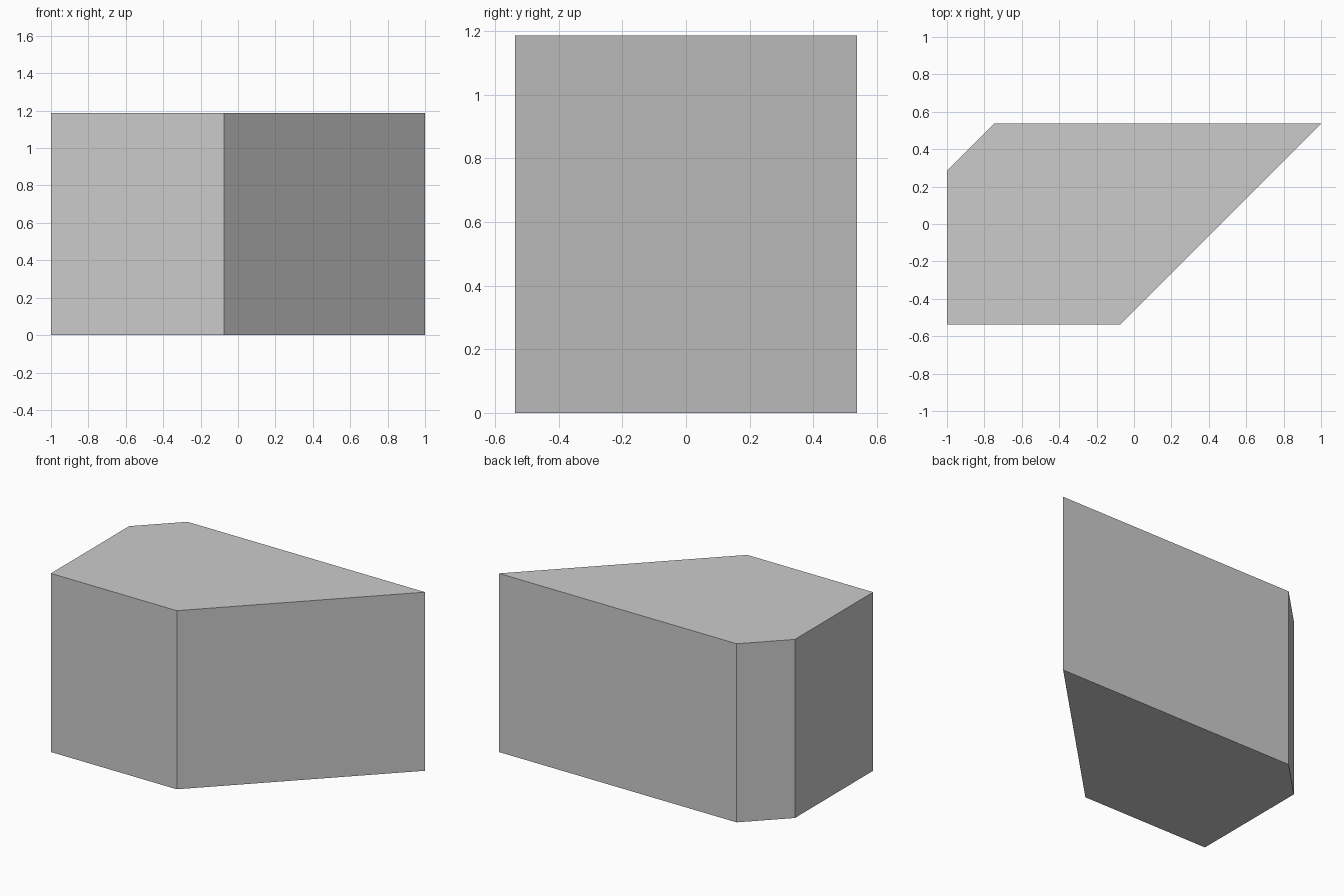
import bpy
import bmesh

if "Cube" in bpy.data.objects:
    bpy.data.objects.remove(bpy.data.objects["Cube"])

HEIGHT = 1.187
HALF_DEPTH = 0.537

# Plan outline, counter-clockwise: long slanted side and one clipped back corner
outline = [
    (-1.0, -HALF_DEPTH),
    (-0.074, -HALF_DEPTH),
    (1.0, HALF_DEPTH),
    (-0.748, HALF_DEPTH),
    (-1.0, 0.285),
]

# Extrude the outline into a solid block
bm = bmesh.new()
base = bm.faces.new([bm.verts.new((x, y, 0)) for x, y in outline])
result = bmesh.ops.extrude_face_region(bm, geom=[base], use_keep_orig=True)
top_verts = [g for g in result["geom"] if isinstance(g, bmesh.types.BMVert)]
bmesh.ops.translate(bm, verts=top_verts, vec=(0, 0, HEIGHT))
bmesh.ops.recalc_face_normals(bm, faces=bm.faces[:])

mesh = bpy.data.meshes.new("angled_block")
bm.to_mesh(mesh)
bm.free()
block = bpy.data.objects.new("angled_block", mesh)
bpy.context.collection.objects.link(block)
